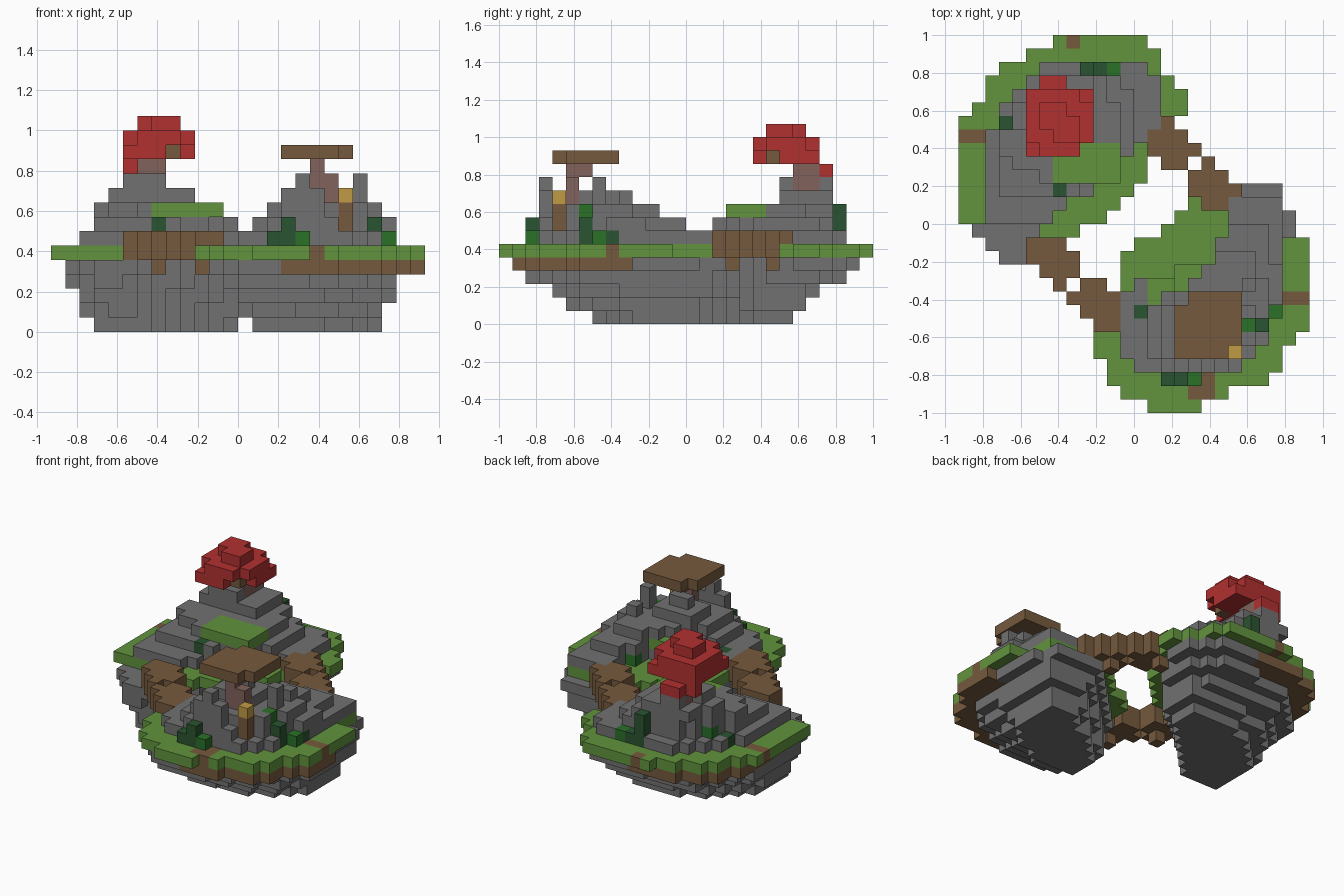
import bpy
import bmesh
from mathutils import Vector

cube = bpy.data.objects.get("Cube")
if cube:
    bpy.data.objects.remove(cube, do_unlink=True)

CELL = 1 / 14
WIDTH, DEPTH = 26, 28
cells = {}          # (column, row, level) -> part name


def inside(poly, x, y):
    hit = False
    for (ax, ay), (bx, by) in zip(poly, poly[1:] + poly[:1]):
        if (ay > y) != (by > y) and x < (bx - ax) * (y - ay) / (by - ay) + ax:
            hit = not hit
    return hit


def layer(part, poly, level, rule=None):
    """Fill every cell of one level whose centre lies in the outline."""
    for i in range(WIDTH):
        for j in range(DEPTH):
            if inside(poly, i + .5, j + .5) and (rule is None or rule(i, j)):
                cells[i, j, level] = part


def block(part, i, j, k):
    """Fill a box; each argument is one index or an inclusive pair."""
    spans = [(s, s) if isinstance(s, int) else s for s in (i, j, k)]
    ranges = [range(a, b + 1) for a, b in spans]
    for x in ranges[0]:
        for y in ranges[1]:
            for z in ranges[2]:
                cells[x, y, z] = part


def tapered_rock(bottom, top, levels):
    """Blend from the bottom outline to the top outline."""
    for k in range(levels):
        t = k / (levels - 1)
        poly = [tuple(Vector(a).lerp(Vector(b), t)) for a, b in zip(bottom, top)]
        layer("island_rock", poly, k)


# Rocky undersides of the back and front islands
tapered_rock([(3, 14), (4, 13), (6, 13), (13, 19), (13, 22), (9, 22), (5, 20), (3, 17)],
             [(1, 14), (3, 11), (5, 11), (15, 20), (16, 24), (14, 27), (6, 27), (1, 22)], 5)
tapered_rock([(14, 7), (17, 7), (21, 8), (23, 11), (23, 14), (23, 15), (21, 15), (14, 10), (14, 8)],
             [(13, 1), (18, 1), (24, 4), (25, 9), (25, 14), (24, 17), (20, 17), (12, 9), (11, 4)], 5)

# Grass plates with a soil band below the outer rim
back_rim = [(7.5, 28), (14, 28), (15, 25.5), (17, 24), (17, 22), (15, 21), (14, 17),
            (12, 15), (8, 13), (6, 13), (6, 14), (0, 14), (0, 21), (2, 23), (2, 25)]
front_rim = [(14.5, 0), (11, 2), (11, 4), (10, 4), (10, 7), (12, 7), (12, 11), (14, 13),
             (18, 16), (18, 17), (20, 17), (20, 16), (24, 16), (24, 13), (26, 13),
             (26, 6), (25, 6), (23, 2), (20, 2), (20, 1), (18, 1), (18, 0)]
for rim in (back_rim, front_rim):
    layer("grass_rim", rim, 5)
layer("soil_band", back_rim, 4, lambda i, j: 1 <= i < 10 and 18 <= j < 27)
layer("soil_band", front_rim, 4, lambda i, j: i >= 16 and 1 <= j < 10)
for i, j in ((8, 27), ((0, 1), 20), ((17, 18), (1, 2)), ((24, 25), 8)):
    block("soil_band", i, j, 5)

# Stepped hill of the back island
back_hill = [
    [(3, 23), (7, 26), (14, 26), (15, 24), (15, 21), (12, 18), (9, 16), (6, 14), (2, 14), (2, 19)],
    [(3, 16), (3, 20), (6, 25), (12, 25), (13, 23), (13, 19), (11, 17), (8, 16)],
    [(3, 19), (4, 22), (6, 25), (11, 25), (12, 22), (12, 17), (7, 17)],
    [(4, 21), (10, 21), (10, 25), (5, 25)],
    [(5, 21), (8, 21), (8, 25), (6, 25)],
]
# Stepped hill of the front island
front_hill = [
    [(12, 4), (14, 3), (20, 3), (23, 5), (24, 9), (24, 16), (20, 16), (20, 12), (15, 10), (12, 9)],
    [(14, 4), (16, 3), (20, 3), (23, 6), (24, 9), (23, 14), (20, 14), (19, 11), (14, 8)],
    [(16, 3), (19, 3), (20, 4), (22, 5), (23, 9), (22, 12), (20, 12), (16, 9), (15, 6)],
    [(16, 6), (20, 6), (20, 9), (16, 9)],
    [(17, 7), (19, 7), (19, 8), (17, 8)],
]
for hill in (back_hill, front_hill):
    for step, outline in enumerate(hill):
        layer("island_rock", outline, 6 + step)

# Standing stones
for i, j, top in ((16, 3, 9), (17, 3, 10), (18, 3, 9), (21, 7, 10), (21, 9, 9)):
    block("island_rock", i, j, (6, top))

# Grassy terraces on the hills
block("grass_rim", (7, 11), (17, 19), 8)
block("grass_rim", (16, 20), (9, 10), 7)
block("grass_rim", (14, 15), (8, 9), 6)

# Two jagged bridges, one the half turn of the other
spans = [(12, 5, 7), (11, 5, 8), (10, 6, 8), (9, 7, 7), (9, 9, 10),
         (8, 8, 11), (7, 9, 11), (6, 10, 11)]
for j, first, last in spans:
    for i in range(first, last + 1):
        for x, y in ((i, j), (WIDTH - 1 - i, DEPTH - 1 - j)):
            for k in (5, 6):
                cells.setdefault((x, y, k), "bridges")
for i, j in ((5, 11), (7, 10), (10, 7)):
    for x, y in ((i, j), (WIDTH - 1 - i, DEPTH - 1 - j)):
        cells.setdefault((x, y, 4), "bridges")

# Bushes: position and top level
for i, j, top in ((9, 25, 8), (10, 25, 6), (3, 21, 6), (7, 16, 7), (15, 2, 6),
                  (16, 2, 7), (22, 6, 7), (23, 8, 6), (13, 7, 6)):
    block("dark_bushes", i, j, (6, top))
for i, j, top in ((11, 25, 6), (4, 22, 7), (17, 2, 6), (21, 6, 8), (23, 7, 6), (19, 12, 6)):
    block("bright_bushes", i, j, (6, top))

# Red tree
block("tree_trunks", (6, 7), (22, 23), (9, 11))
block("red_canopy", (5, 9), (19, 23), (12, 13))
block("red_canopy", (6, 8), (20, 22), 14)
block("red_canopy", (6, 7), 24, 11)
block("red_canopy", 5, 23, 11)
for corner in ((9, 19, 13), (9, 23, 13), (5, 19, 13), (6, 20, 14), (8, 22, 14),
               (9, 19, 12), (8, 19, 12), (9, 20, 12)):
    del cells[corner]
block("bridges", 8, 20, 12)

# Flat-topped tree
block("tree_trunks", (18, 19), 5, (8, 10))
block("tree_trunks", 18, (5, 6), 11)
block("flat_canopy", (16, 20), (4, 8), 12)
for corner in ((20, 4, 12), (16, 8, 12)):
    del cells[corner]

# Lantern on a post
block("bridges", 20, 4, (7, 8))
block("lantern", 20, 4, 9)


def material(name, rgb):
    mat = bpy.data.materials.new(name)
    mat.use_nodes = True
    colour = [(c / 255) ** 2.2 for c in rgb] + [1]
    mat.diffuse_color = colour
    mat.node_tree.nodes["Principled BSDF"].inputs["Base Color"].default_value = colour
    return mat


brown = material("soil_brown", (117, 90, 64))
palette = {
    "island_rock": material("stone_grey", (112, 112, 112)),
    "grass_rim": material("grass_green", (98, 146, 64)),
    "soil_band": brown, "bridges": brown, "flat_canopy": brown,
    "dark_bushes": material("deep_green", (46, 84, 52)),
    "bright_bushes": material("leaf_green", (46, 112, 45)),
    "tree_trunks": material("bark_mauve", (128, 98, 92)),
    "red_canopy": material("leaf_red", (176, 52, 52)),
    "lantern": material("lamp_yellow", (190, 153, 70)),
}


def build(part, mat):
    """Make one mesh from the exposed cell sides of a part."""
    bm = bmesh.new()
    corners = {}
    for cell in [c for c, name in cells.items() if name == part]:
        for axis in range(3):
            for side in (0, 1):
                near = list(cell)
                near[axis] += 2 * side - 1
                if tuple(near) in cells:
                    continue
                loop = []
                for u, v in ((0, 0), (1, 0), (1, 1), (0, 1)):
                    p = list(cell)
                    p[axis] += side
                    p[(axis + 1) % 3] += u
                    p[(axis + 2) % 3] += v
                    key = tuple(p)
                    if key not in corners:
                        place = Vector(key) - Vector((WIDTH / 2, DEPTH / 2, 0))
                        corners[key] = bm.verts.new(place * CELL)
                    loop.append(corners[key])
                bm.faces.new(loop if side else loop[::-1])
    mesh = bpy.data.meshes.new(part)
    bm.to_mesh(mesh)
    bm.free()
    mesh.materials.append(mat)
    bpy.context.collection.objects.link(bpy.data.objects.new(part, mesh))


for part, mat in palette.items():
    build(part, mat)
